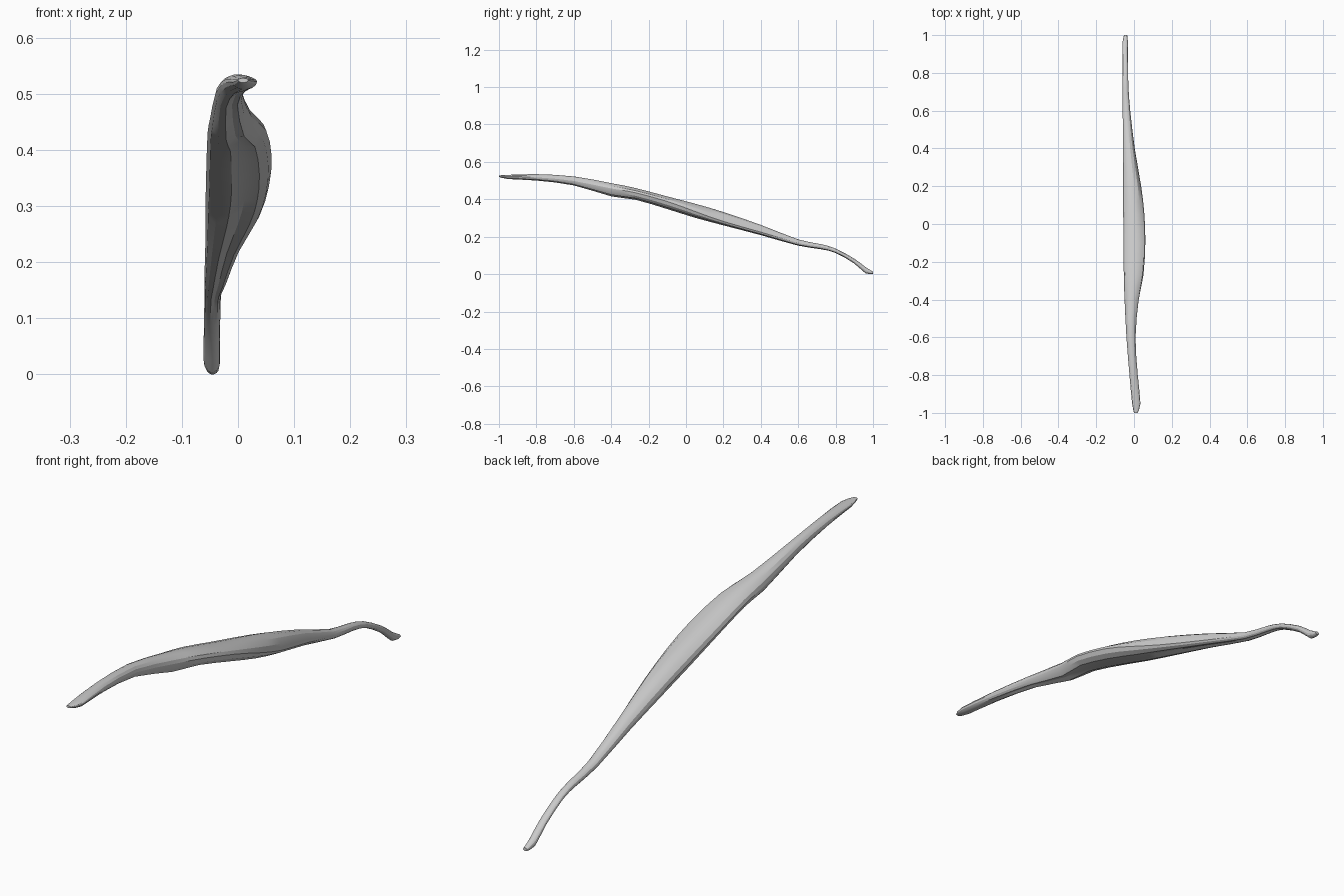
import bpy, bmesh, math

if "Cube" in bpy.data.objects:
    bpy.data.objects.remove(bpy.data.objects["Cube"])

# Stations along the strand: y, x_min, x_max, z_min, z_max, height of right edge (0..1)
STATIONS = [
    (-1.00, 0.000, 0.018, 0.520, 0.528, 0.5),
    (-0.95, -0.010, 0.034, 0.508, 0.531, 0.6),
    (-0.80, -0.024, 0.020, 0.500, 0.535, 0.5),
    (-0.60, -0.040, 0.008, 0.474, 0.523, 0.5),
    (-0.40, -0.050, 0.025, 0.415, 0.487, 0.6),
    (-0.27, -0.054, 0.050, 0.397, 0.461, 0.6),
    (-0.10, -0.056, 0.060, 0.347, 0.416, 0.6),
    (0.05, -0.057, 0.055, 0.300, 0.377, 0.45),
    (0.20, -0.058, 0.038, 0.260, 0.333, 0.3),
    (0.40, -0.058, 0.004, 0.208, 0.264, 0.3),
    (0.60, -0.060, -0.020, 0.152, 0.186, 0.4),
    (0.72, -0.060, -0.029, 0.133, 0.161, 0.5),
    (0.80, -0.060, -0.031, 0.113, 0.137, 0.5),
    (0.90, -0.061, -0.032, 0.056, 0.083, 0.5),
    (0.96, -0.061, -0.032, 0.004, 0.038, 0.5),
    (1.00, -0.053, -0.036, 0.002, 0.014, 0.5),
]
SIDES = 14
LEFT_EDGE = 0.55


def refine(rows, steps=2):
    """Catmull-Rom interpolation between stations."""
    out = []
    for i in range(len(rows) - 1):
        p0, p1 = rows[max(i - 1, 0)], rows[i]
        p2, p3 = rows[i + 1], rows[min(i + 2, len(rows) - 1)]
        for k in range(steps):
            t = k / steps
            out.append([
                0.5 * (2 * b + (c - a) * t + (2 * a - 5 * b + 4 * c - d) * t * t
                       + (3 * b - a - 3 * c + d) * t ** 3)
                for a, b, c, d in zip(p0, p1, p2, p3)])
    out.append(list(rows[-1]))
    return out


def section(bm, row):
    """Flattened oval whose left and right edges sit at different heights."""
    y, x0, x1, z0, z1, right = row
    ring = []
    for i in range(SIDES):
        a = 2 * math.pi * i / SIDES
        u = 0.5 - 0.5 * math.cos(a)
        edge = LEFT_EDGE + (right - LEFT_EDGE) * u
        s = math.sin(a)
        v = edge + s * ((1 - edge) if s > 0 else edge)
        # shallow groove along the underside
        if s < -0.9 and abs(y) < 0.85 and u > 0.45:
            v += 0.12
        ring.append(bm.verts.new((x0 + (x1 - x0) * u, y, max(0, z0 + (z1 - z0) * v))))
    return ring


# Long tapering muscle strand
bm = bmesh.new()
rings = [section(bm, r) for r in refine(STATIONS)]
for a, b in zip(rings, rings[1:]):
    for i in range(SIDES):
        j = (i + 1) % SIDES
        bm.faces.new((a[i], a[j], b[j], b[i]))
bm.faces.new(rings[0])
bm.faces.new(rings[-1])
lift = min(v.co.z for v in bm.verts)
bmesh.ops.translate(bm, verts=bm.verts[:], vec=(0, 0, -lift))
bmesh.ops.recalc_face_normals(bm, faces=bm.faces[:])
mesh = bpy.data.meshes.new("muscle_strand")
bm.to_mesh(mesh)
bm.free()
strand = bpy.data.objects.new("muscle_strand", mesh)
bpy.context.collection.objects.link(strand)
bpy.context.view_layer.objects.active = strand
strand.select_set(True)
bpy.ops.object.shade_smooth_by_angle(angle=math.radians(25))
